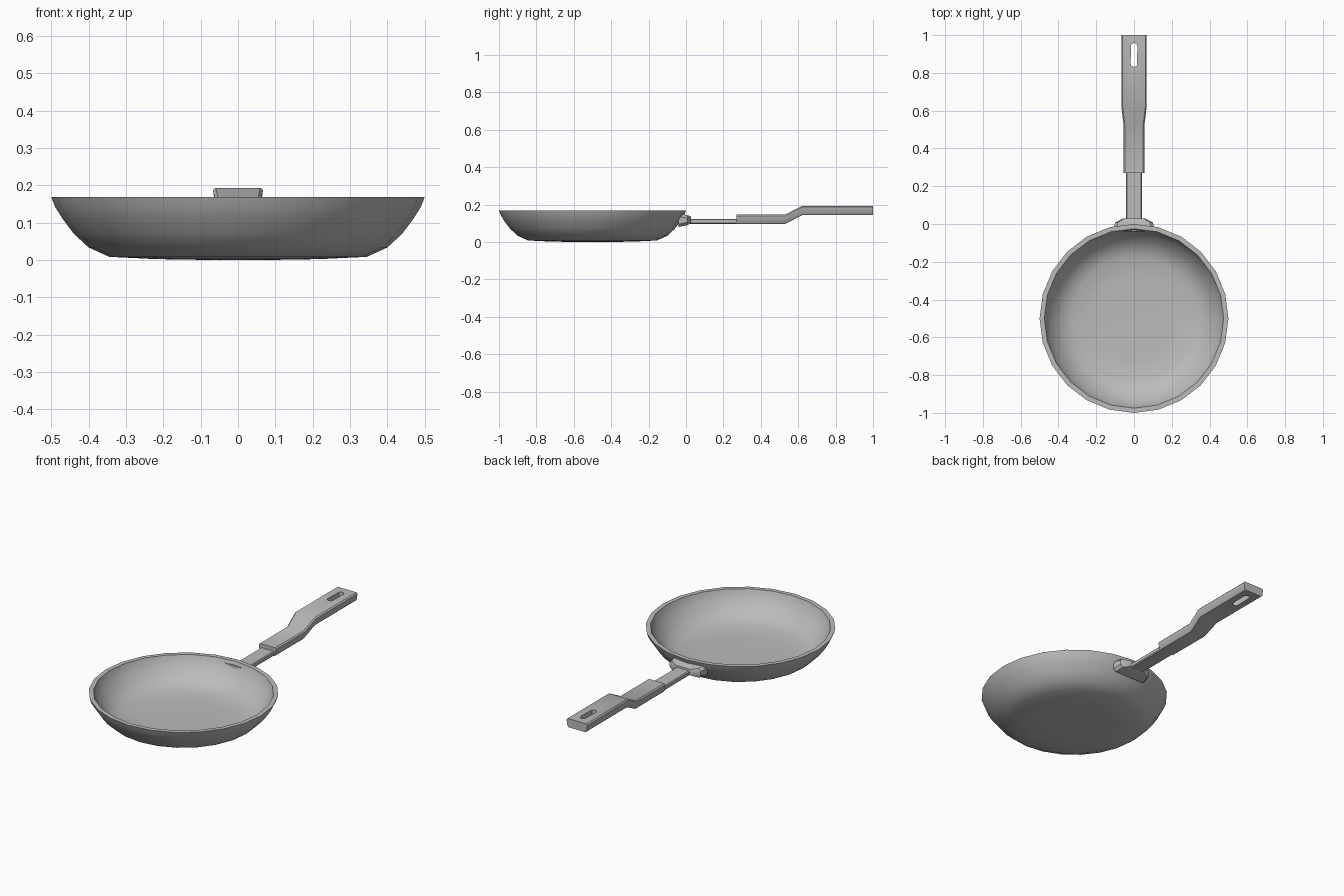
import bpy, bmesh, math

if "Cube" in bpy.data.objects:
    bpy.data.objects.remove(bpy.data.objects["Cube"])

GREY = (0.5, 0.5, 0.5, 1)
metal = bpy.data.materials.new("plain grey")
metal.use_nodes = True
metal.diffuse_color = GREY
metal.node_tree.nodes["Principled BSDF"].inputs["Base Color"].default_value = GREY


def skin_rings(name, rings, angle):
    """Join rings of points into a closed, capped skin."""
    bm = bmesh.new()
    loops = [[bm.verts.new(p) for p in ring] for ring in rings]
    n = len(loops[0])
    for a, b in zip(loops, loops[1:]):
        for i in range(n):
            j = (i + 1) % n
            bm.faces.new((a[i], a[j], b[j], b[i]))
    bm.faces.new(loops[0])
    bm.faces.new(loops[-1])
    bmesh.ops.recalc_face_normals(bm, faces=bm.faces)
    mesh = bpy.data.meshes.new(name)
    bm.to_mesh(mesh)
    bm.free()
    mesh.materials.append(metal)
    obj = bpy.data.objects.new(name, mesh)
    bpy.context.collection.objects.link(obj)
    smooth(obj, angle)
    return obj


def smooth(obj, angle):
    bpy.ops.object.select_all(action="DESELECT")
    obj.select_set(True)
    bpy.context.view_layer.objects.active = obj
    bpy.ops.object.shade_smooth_by_angle(angle=math.radians(angle))


def ring(r, z, y=-0.5, sides=24):
    steps = [2 * math.pi * i / sides for i in range(sides)]
    return [(r * math.cos(a), y + r * math.sin(a), z) for a in steps]


def bar_section(y, w, z0, z1, c, foot=1.0):
    """Chamfered cross-section; foot narrows the underside."""
    half = [(w * foot - c, z0), (w * foot, z0 + c), (w, z1 - c), (w - c, z1)]
    return [(x, y, z) for x, z in half] + [(-x, y, z) for x, z in reversed(half)]


# Pan: outer wall up to the rim, then down the inside to the floor
outer = [(0.1, 0), (0.22, 0.002), (0.345, 0.008), (0.4, 0.033),
         (0.44, 0.07), (0.47, 0.11), (0.49, 0.142), (0.5, 0.168)]
inner = [(0.475, 0.168), (0.466, 0.142), (0.447, 0.113), (0.418, 0.078),
         (0.38, 0.048), (0.33, 0.03), (0.22, 0.024), (0.1, 0.022)]
skin_rings("pan_body", [ring(r, z) for r, z in outer + inner], 40)

# Flared bracket against the pan wall
skin_rings("handle_bracket", [
    bar_section(-0.04, 0.11, 0.08, 0.15, 0.015),
    bar_section(0.008, 0.1, 0.09, 0.143, 0.015),
    bar_section(0.028, 0.06, 0.1, 0.135, 0.01)], 40)

# Narrow stem
skin_rings("handle_stem", [
    bar_section(y, 0.043, 0.097, 0.124, 0.005) for y in (-0.02, 0.3)], 30)

# Cranked grip that widens toward its end
grip = skin_rings("handle_grip", [
    bar_section(y, w, z0, z0 + 0.05, 0.007, 0.92) for y, w, z0 in (
        (0.27, 0.055, 0.096), (0.53, 0.056, 0.096),
        (0.62, 0.067, 0.143), (1.0, 0.067, 0.143))], 40)

# Hanging slot cut through the grip
slot = []
for z in (0.1, 0.25):
    slot.append([(x, y + (0.045 if i < 6 else -0.045), z)
                 for i, (x, y, z) in enumerate(ring(0.018, z, 0.895, 12))])
cutter = skin_rings("slot_cutter", slot, 40)
cutter.hide_render = True
cut = grip.modifiers.new("slot", "BOOLEAN")
cut.operation = "DIFFERENCE"
cut.solver = "EXACT"
cut.object = cutter
bpy.context.view_layer.objects.active = grip
bpy.ops.object.modifier_apply(modifier=cut.name)
bpy.data.objects.remove(cutter)
smooth(grip, 40)
